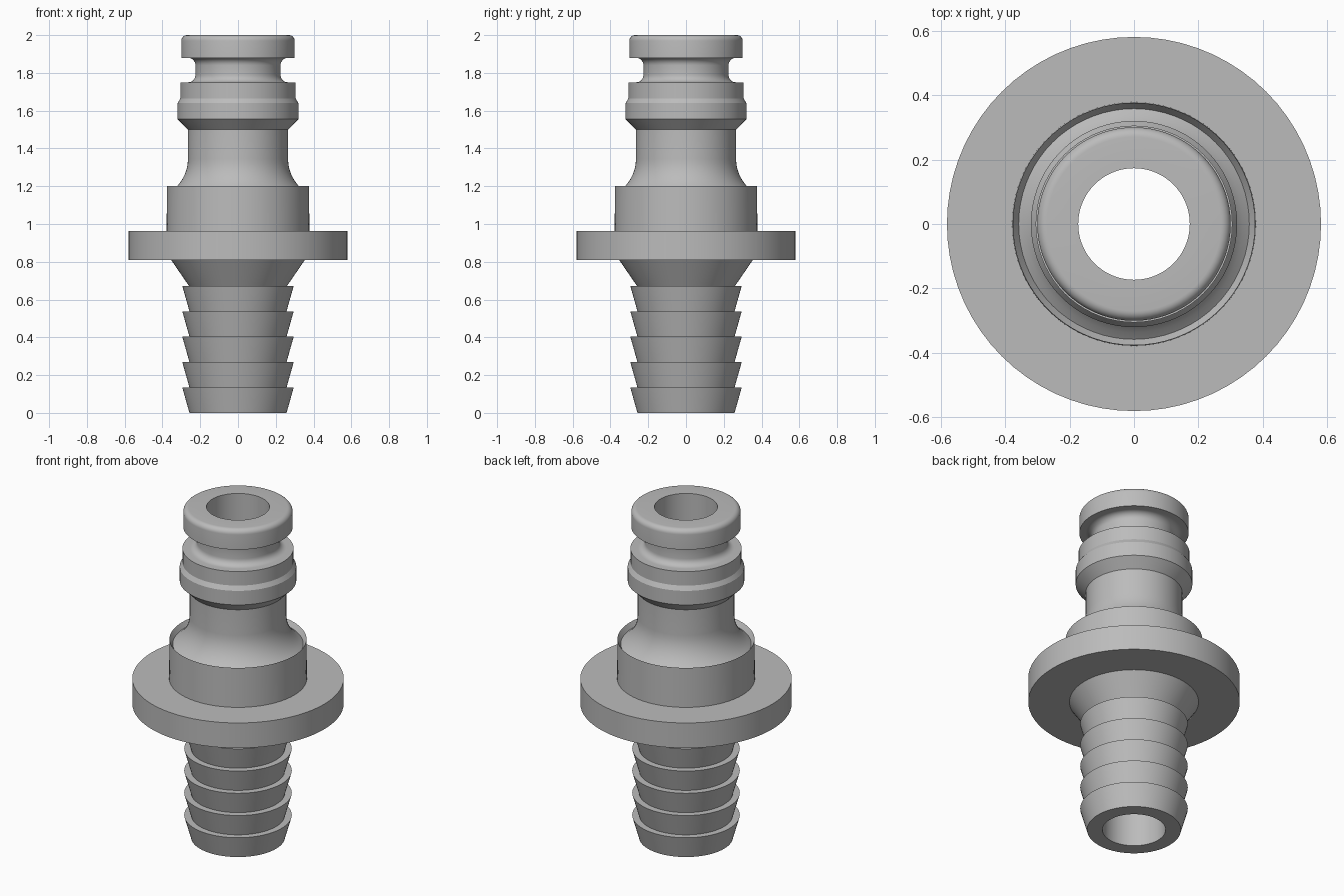
import bpy, bmesh
from math import sin, cos, pi, radians

cube = bpy.data.objects.get("Cube")
if cube:
    bpy.data.objects.remove(cube, do_unlink=True)

SEGMENTS = 72
BORE = 0.173


def arc(cr, cz, rad, start, end, steps=7):
    """Profile points (radius, height) on an arc, angles in degrees."""
    angles = [radians(start + (end - start) * i / steps) for i in range(steps + 1)]
    return [(cr + rad * cos(a), cz + rad * sin(a)) for a in angles]


# Barbed hose tail: five stacked flared rings
profile = [(BORE, 0)]
barb = 0.1345
for i in range(5):
    profile += [(0.257, i * barb), (0.295, (i + 1) * barb)]

# Cone under the flange
profile += [(0.26, 5 * barb), (0.354, 0.81)]

# Flange and main body
profile += [(0.58, 0.81), (0.58, 0.962), (0.378, 0.962), (0.376, 1.20)]

# Concave shoulder sweeping into the neck
profile += arc(0.475, 1.345, 0.21, 236, 180, 8)

# Sealing rings
profile += [(0.265, 1.50), (0.32, 1.555), (0.32, 1.64),
            (0.305, 1.665), (0.305, 1.75)]

# Rounded locking groove
profile += arc(0.265, 1.79, 0.04, 270, 180)
profile += arc(0.265, 1.84, 0.04, 180, 90)

# Top collar with rounded rim
profile += [(0.30, 1.88)]
profile += arc(0.27, 1.97, 0.03, 0, 90)
profile += [(BORE, 2.0)]

# Revolve the closed profile into one hollow solid
bm = bmesh.new()
verts = [bm.verts.new((r, 0, z)) for r, z in profile]
edges = [bm.edges.new((a, b)) for a, b in zip(verts, verts[1:] + verts[:1])]
bmesh.ops.spin(bm, geom=verts + edges, cent=(0, 0, 0), axis=(0, 0, 1),
               angle=2 * pi, steps=SEGMENTS, use_merge=True)
bmesh.ops.remove_doubles(bm, verts=bm.verts, dist=0.0005)
bmesh.ops.recalc_face_normals(bm, faces=bm.faces)
mesh = bpy.data.meshes.new("hose_connector")
bm.to_mesh(mesh)
bm.free()
connector = bpy.data.objects.new("hose_connector", mesh)
bpy.context.collection.objects.link(connector)

# Plain grey finish
grey = bpy.data.materials.new("grey")
grey.use_nodes = True
colour = (0.5, 0.5, 0.5, 1)
grey.diffuse_color = colour
grey.node_tree.nodes["Principled BSDF"].inputs["Base Color"].default_value = colour
mesh.materials.append(grey)

# Smooth shading with crisp steps
bpy.ops.object.select_all(action='DESELECT')
connector.select_set(True)
bpy.context.view_layer.objects.active = connector
bpy.ops.object.shade_smooth_by_angle(angle=radians(25))
